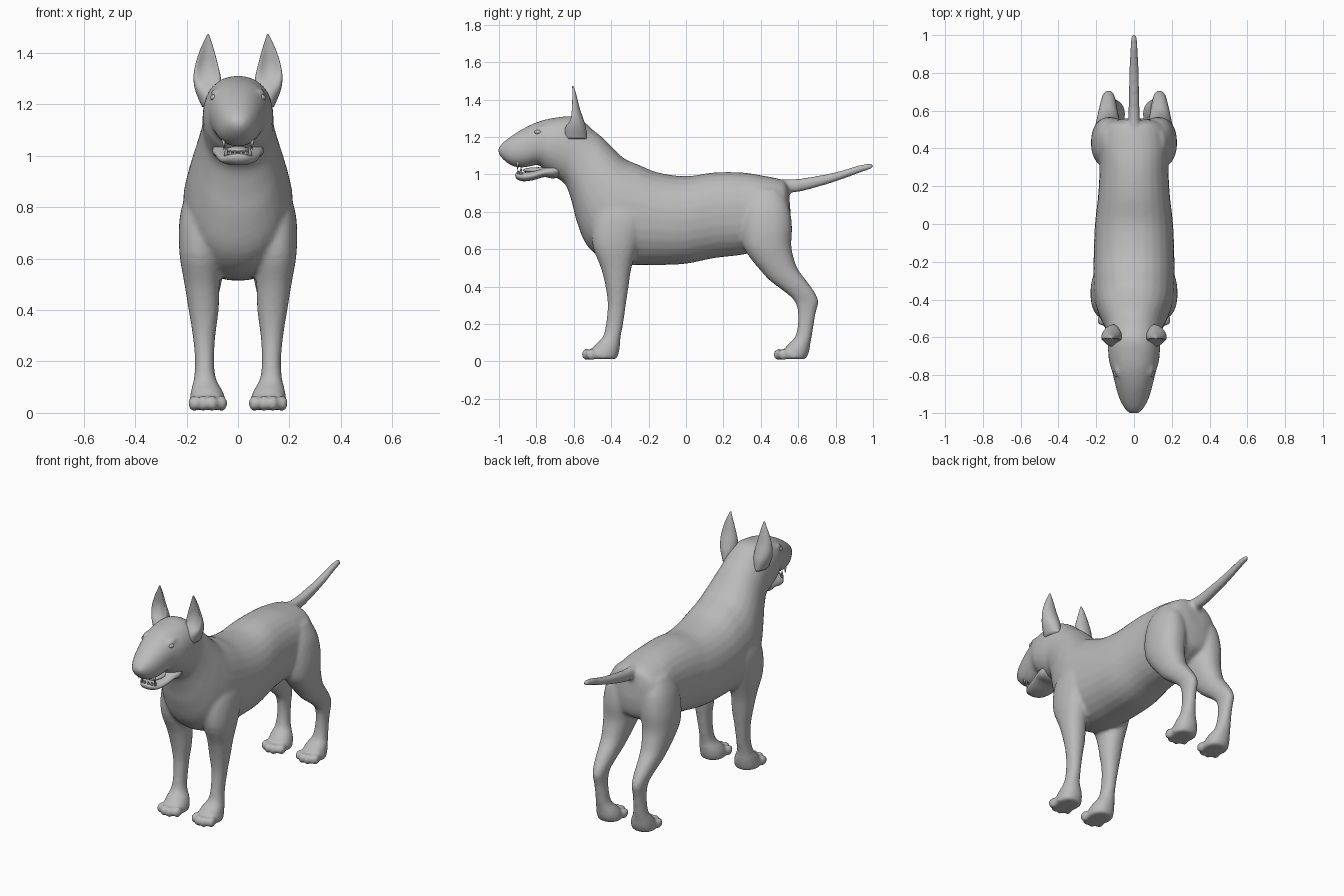
import bpy, bmesh, math
from mathutils import Vector, Matrix

coat = bpy.data.materials.new("plain grey")
coat.diffuse_color = (0.5, 0.5, 0.5, 1)


def smooth_rows(rows, steps):
    """Catmull-Rom interpolation between cross-section rows."""
    out = []
    for i in range(len(rows) - 1):
        quad = [rows[max(0, min(len(rows) - 1, i + k))] for k in (-1, 0, 1, 2)]
        for s in range(steps):
            t = s / steps
            out.append([0.5 * (2 * b + (c - a) * t + (2 * a - 5 * b + 4 * c - d) * t * t
                               + (3 * b - a - 3 * c + d) * t ** 3) for a, b, c, d in zip(*quad)])
    return out + [list(rows[-1])]


def loft(bm, rows, section, steps=4, n=28, power=2.2):
    """Skin closed rings; section(row, c, s) places one point of a rounded ring."""
    rings = []
    for row in smooth_rows(rows, steps):
        ring = []
        for k in range(n):
            a = 2 * math.pi * k / n
            c, s = math.cos(a), math.sin(a)
            c = math.copysign(abs(c) ** (2 / power), c)
            s = math.copysign(abs(s) ** (2 / power), s)
            ring.append(bm.verts.new(section(row, c, s)))
        rings.append(ring)
    for r0, r1 in zip(rings, rings[1:]):
        for k in range(n):
            bm.faces.new((r0[k], r0[(k + 1) % n], r1[(k + 1) % n], r1[k]))
    bm.faces.new(rings[0])
    bm.faces.new(rings[-1])


def spine(row, c, s):
    """Row: top y, top z, bottom y, bottom z, half width."""
    yt, zt, yb, zb, w = row
    return Vector((w * c, (yt + yb) / 2 + s * (yt - yb) / 2, (zt + zb) / 2 + s * (zt - zb) / 2))


def level(side):
    """Row: z, front y, back y, inner x, outer x, optional hollow of the front."""
    def place(row, c, s):
        z, y0, y1, x0, x1 = row[:5]
        hollow = row[5] * max(0, -s) ** 2 if len(row) > 5 else 0
        return Vector((side * ((x0 + x1) / 2 + c * (x1 - x0) / 2),
                       (y0 + y1) / 2 + s * (y1 - y0) / 2 + hollow, z))
    return place


def ball(bm, centre, size):
    bmesh.ops.create_uvsphere(bm, u_segments=16, v_segments=10, radius=1,
                              matrix=Matrix.Translation(centre) @ Matrix.Diagonal((*size, 1)))


def finish(bm, name):
    bmesh.ops.recalc_face_normals(bm, faces=bm.faces)
    for f in bm.faces:
        f.smooth = True
    mesh = bpy.data.meshes.new(name)
    bm.to_mesh(mesh)
    bm.free()
    mesh.materials.append(coat)
    ob = bpy.data.objects.new(name, mesh)
    bpy.context.collection.objects.link(ob)
    return ob


def blend(ob, voxel, rounds):
    """Fuse overlapping volumes into one soft skin."""
    m = ob.modifiers.new("fuse", 'REMESH')
    m.mode, m.voxel_size, m.use_smooth_shade = 'VOXEL', voxel, True
    m = ob.modifiers.new("soften", 'SMOOTH')
    m.factor, m.iterations = 0.5, rounds


# Torso, neck and upper head
body = bmesh.new()
loft(body, [
    (.550, .91, .560, .78, .06), (.535, .955, .55, .70, .125), (.50, .975, .52, .65, .165),
    (.40, .995, .42, .60, .185), (.30, 1.01, .30, .57, .182), (.15, 1.01, .15, .552, .19),
    (0, .99, 0, .522, .207), (-.15, 1.01, -.15, .515, .213), (-.25, 1.05, -.30, .515, .215),
    (-.33, 1.085, -.43, .54, .212), (-.40, 1.15, -.53, .62, .19), (-.45, 1.2, -.585, .75, .165),
    (-.50, 1.24, -.61, .85, .148), (-.545, 1.28, -.645, .945, .138), (-.61, 1.31, -.70, .985, .138),
    (-.70, 1.303, -.755, 1.02, .132), (-.78, 1.285, -.79, 1.05, .115), (-.86, 1.25, -.86, 1.037, .097),
    (-.93, 1.207, -.92, 1.042, .077), (-.978, 1.17, -.967, 1.07, .052), (-1.003, 1.14, -1.0, 1.105, .025),
], spine)

# Tail
loft(body, [(.47, .975, .47, .895, .03), (.55, .975, .55, .90, .03), (.63, .98, .63, .912, .029),
            (.80, 1.012, .79, .958, .025), (.93, 1.05, .935, 1.01, .02),
            (.985, 1.058, .99, 1.028, .015), (1.005, 1.052, 1.005, 1.038, .007)], spine)

front_leg = [
    (.92, -.38, -.27, .09, .16), (.84, -.46, -.22, .07, .205), (.75, -.50, -.21, .06, .228),
    (.62, -.50, -.255, .065, .228), (.50, -.455, -.292, .072, .208), (.40, -.43, -.307, .075, .192),
    (.30, -.418, -.322, .088, .176), (.20, -.428, -.336, .093, .167), (.13, -.445, -.35, .085, .172),
    (.09, -.485, -.352, .062, .182), (.05, -.515, -.358, .048, .188), (.012, -.52, -.37, .048, .188)]
hind_leg = [
    (.92, .36, .50, .07, .16), (.83, .31, .55, .04, .205), (.72, .295, .567, .03, .226),
    (.62, .305, .563, .04, .226), (.55, .345, .577, .055, .216), (.49, .395, .60, .068, .206),
    (.43, .45, .645, .08, .195), (.37, .53, .688, .09, .182), (.32, .582, .708, .098, .172),
    (.26, .598, .694, .1, .167), (.19, .597, .682, .095, .167), (.13, .583, .672, .085, .172),
    (.09, .545, .664, .062, .182), (.05, .515, .658, .048, .188), (.012, .51, .64, .048, .188)]

# Legs with four toes on each paw
for side in (1, -1):
    for leg, toe_y in ((front_leg, -.515), (hind_leg, .512)):
        loft(body, leg, level(side), steps=3)
        for k in range(4):
            lead = .014 if k in (1, 2) else -.008
            ball(body, (side * (.062 + .037 * k), toe_y - lead, .037), (.021, .032, .031))

    # Brow ridge above each eye
    ball(body, (side * .083, -.765, 1.243), (.022, .045, .018))
blend(finish(body, "body"), .011, 5)

# Lower jaw
jaw = bmesh.new()
loft(jaw, [(-.64, 1.08, -.66, .99, .085), (-.70, 1.06, -.71, .978, .10), (-.76, 1.035, -.76, .985, .092),
           (-.82, 1.018, -.82, .968, .08), (-.87, 1.01, -.87, .963, .064),
           (-.905, 1.008, -.90, .972, .04), (-.914, 1.0, -.912, .985, .02)], spine)
finish(jaw, "lower_jaw")

# Tongue
tongue = bmesh.new()
ball(tongue, (0, -.79, 1.022), (.048, .085, .016))
finish(tongue, "tongue")

# Teeth: upper and lower canines with a row of small front teeth
teeth = bmesh.new()
for side in (1, -1):
    for x, y, z, h, flip in ((.046, -.882, 1.022, .045, 0), (.055, -.90, 1.045, .045, math.pi),
                             (.012, -.90, 1.012, .02, 0), (.03, -.893, 1.012, .02, 0)):
        bmesh.ops.create_cone(teeth, cap_ends=True, segments=8, radius1=.009, radius2=.001, depth=h,
                              matrix=Matrix.Translation((side * x, y, z)) @ Matrix.Rotation(flip, 4, 'X'))
finish(teeth, "teeth")

# Pointed ears, hollow at the front
for side, label in ((1, "left"), (-1, "right")):
    ear = bmesh.new()
    loft(ear, [(1.19, -.65, -.53, .075, .14, 0), (1.25, -.655, -.535, .065, .165, .01),
               (1.30, -.65, -.55, .066, .173, .04), (1.35, -.638, -.567, .077, .167, .042),
               (1.40, -.626, -.58, .09, .152, .026), (1.44, -.617, -.59, .102, .135, .012),
               (1.473, -.61, -.602, .113, .119, 0)], level(side), power=2)
    finish(ear, label + "_ear")

    # Eye
    eye = bmesh.new()
    ball(eye, (side * .092, -.79, 1.226), (.016, .02, .013))
    finish(eye, label + "_eye")
